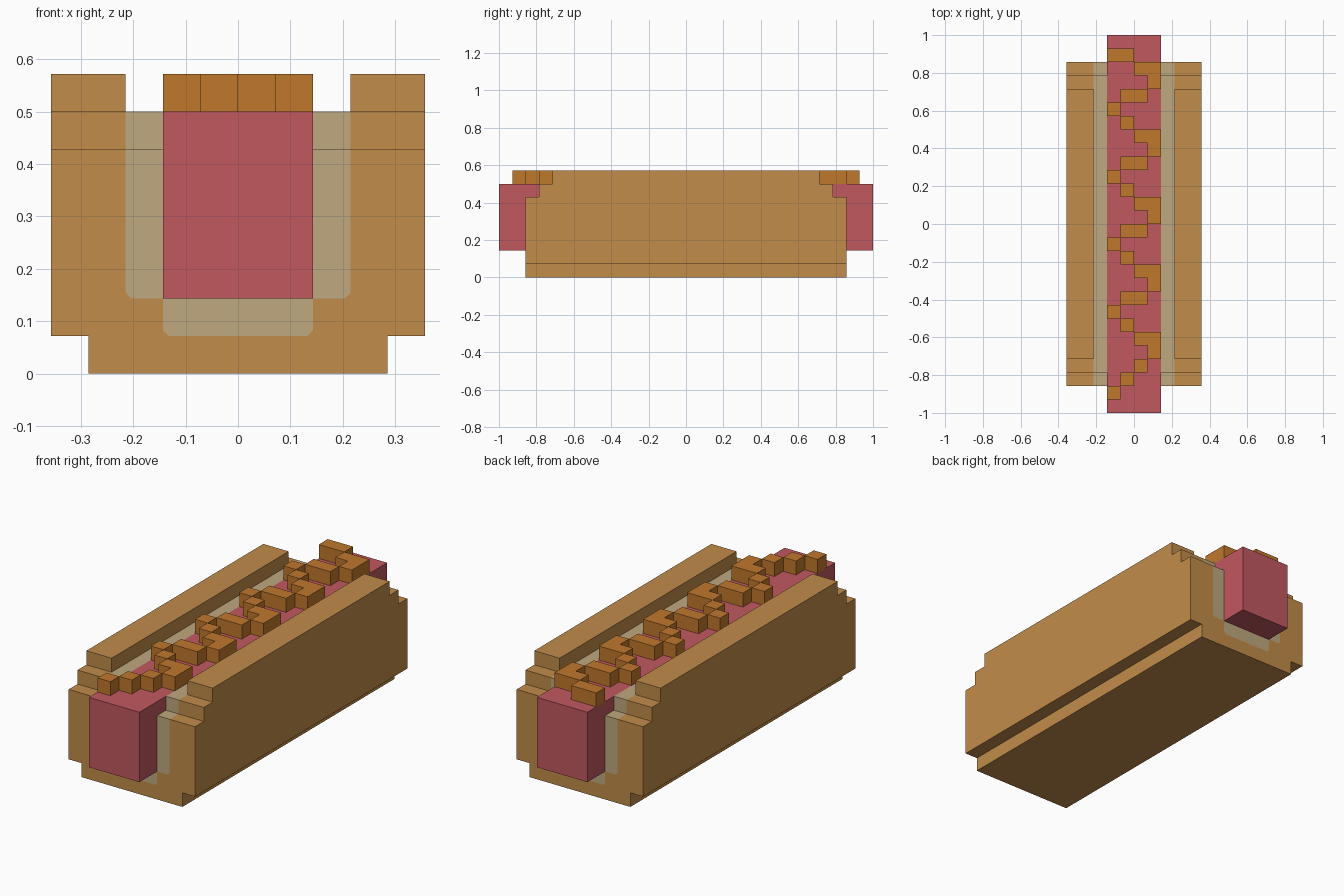
import bpy, bmesh

if "Cube" in bpy.data.objects:
    bpy.data.objects.remove(bpy.data.objects["Cube"], do_unlink=True)

U = 2 / 28  # one block


def material(name, rgb):
    lin = [((c / 255 + 0.055) / 1.055) ** 2.4 for c in rgb]
    m = bpy.data.materials.new(name)
    m.use_nodes = True
    m.diffuse_color = (*lin, 1)
    bsdf = m.node_tree.nodes["Principled BSDF"]
    bsdf.inputs["Base Color"].default_value = (*lin, 1)
    bsdf.inputs["Roughness"].default_value = 0.8
    return m


CRUST = material("crust brown", (193, 140, 74))
CRUMB = material("pale crumb", (191, 168, 126))
MEAT = material("sausage red", (193, 88, 95))
MUSTARD = material("mustard", (192, 120, 44))


def finish(bm, name, mat):
    bmesh.ops.recalc_face_normals(bm, faces=bm.faces)
    me = bpy.data.meshes.new(name)
    bm.to_mesh(me)
    bm.free()
    me.materials.append(mat)
    ob = bpy.data.objects.new(name, me)
    bpy.context.collection.objects.link(ob)
    return ob


def prism(name, profile, half_len, mat):
    """Extrude an x-z profile (in blocks) along y from -half_len to half_len."""
    bm = bmesh.new()
    face = bm.faces.new([bm.verts.new((x * U, -half_len * U, z * U)) for x, z in profile])
    ext = bmesh.ops.extrude_face_region(bm, geom=[face])
    verts = [v for v in ext["geom"] if isinstance(v, bmesh.types.BMVert)]
    bmesh.ops.translate(bm, verts=verts, vec=(0, 2 * half_len * U, 0))
    return finish(bm, name, mat)


def rect(x0, x1, z0, z1):
    return [(x0, z0), (x1, z0), (x1, z1), (x0, z1)]


def mirrored(half):
    """Close a right-hand half outline with its mirror image."""
    return half + [(-x, z) for x, z in reversed(half)]


# Bun body: crust outside, pale crumb lining inside, with slightly clipped corners
C = 0.16
seam = [(2 - C, 1), (2, 1 + C), (2, 2), (3 - C, 2), (3, 2 + C), (3, 6)]
prism("bun_crust", mirrored([(4, 0), (4, 1), (5, 1), (5, 6)] + seam[::-1]), 12, CRUST)
prism("bun_lining", mirrored(seam + [(2, 6), (2, 2)]), 12, CRUMB)

# Stepped upper edges of both bun halves
for side, s in (("left", 1), ("right", -1)):
    prism(f"bun_step_{side}", rect(3 * s, 5 * s, 6, 7), 11, CRUST)
    prism(f"bun_lining_step_{side}", rect(2 * s, 3 * s, 6, 7), 11, CRUMB)
    prism(f"bun_crown_{side}", rect(3 * s, 5 * s, 7, 8), 10, CRUST)

# Sausage
prism("sausage", rect(-2, 2, 2, 7), 14, MEAT)

# Mustard zigzag: repeating rows of blocks, with a different row at each end
pattern = {0: [-2], 1: [-1], 2: [0, 1], 3: [1], 4: [-1, 0]}
ends = {1: [-2, -1], 24: [0], 25: [-1], 26: [-2]}
bm = bmesh.new()
for row in range(1, 27):
    y = 14 - row
    for x in ends.get(row, pattern[row % 5]):
        corners = [(x, y - 1), (x + 1, y - 1), (x + 1, y), (x, y)]
        bm.faces.new([bm.verts.new((a * U, b * U, 7 * U)) for a, b in corners])
bmesh.ops.remove_doubles(bm, verts=bm.verts, dist=0.001)
ext = bmesh.ops.extrude_face_region(bm, geom=bm.faces[:], use_keep_orig=True)
top = [v for v in ext["geom"] if isinstance(v, bmesh.types.BMVert)]
bmesh.ops.translate(bm, verts=top, vec=(0, 0, U))
finish(bm, "mustard_zigzag", MUSTARD)
